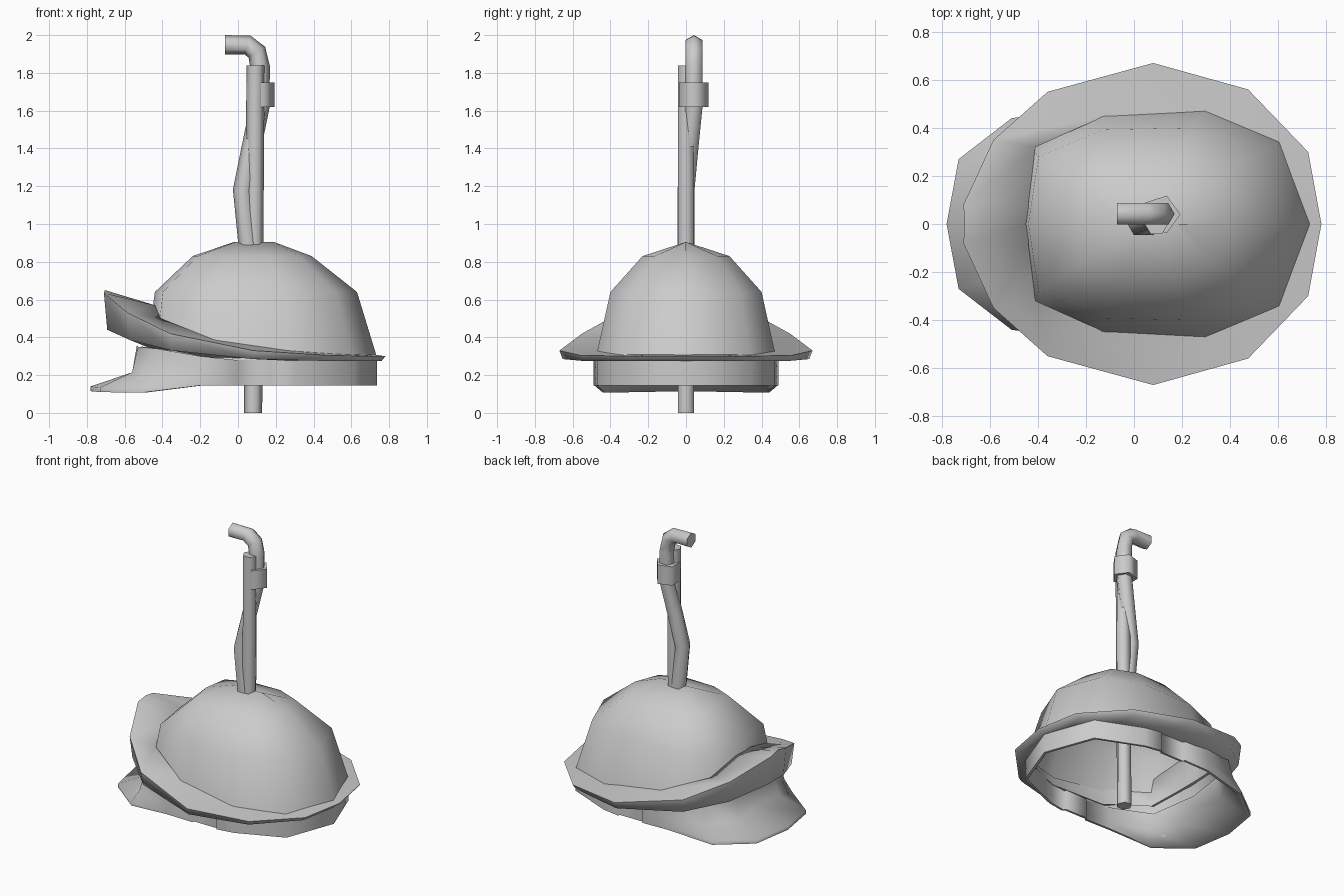
import bpy
import bmesh
import math
from mathutils import Vector

old = bpy.data.objects.get("Cube")
if old:
    bpy.data.objects.remove(old, do_unlink=True)

grey = bpy.data.materials.new("plain grey")
grey.use_nodes = True
grey.diffuse_color = (0.6, 0.6, 0.6, 1)
grey.node_tree.nodes["Principled BSDF"].inputs["Base Color"].default_value = (0.6, 0.6, 0.6, 1)


def loft(name, rings, angle, caps=False, closed=False):
    """Skin a list of equally long rings into one smooth-shaded object."""
    bm = bmesh.new()
    rows = [[bm.verts.new(p) for p in ring] for ring in rings]
    pairs = list(zip(rows, rows[1:]))
    if closed:
        pairs.append((rows[-1], rows[0]))
    for a, b in pairs:
        for i in range(len(a)):
            j = (i + 1) % len(a)
            bm.faces.new((a[i], a[j], b[j], b[i]))
    if caps:
        bm.faces.new(rows[0])
        bm.faces.new(rows[-1])
    bmesh.ops.remove_doubles(bm, verts=bm.verts, dist=0.0005)
    bmesh.ops.recalc_face_normals(bm, faces=bm.faces)
    mesh = bpy.data.meshes.new(name)
    bm.to_mesh(mesh)
    bm.free()
    mesh.materials.append(grey)
    obj = bpy.data.objects.new(name, mesh)
    bpy.context.collection.objects.link(obj)
    bpy.ops.object.select_all(action="DESELECT")
    obj.select_set(True)
    bpy.context.view_layer.objects.active = obj
    bpy.ops.object.shade_smooth_by_angle(angle=math.radians(angle))
    return obj


def mirrored(half):
    """Complete a half outline that starts and ends on y = 0."""
    return half + [(x, -y, z) for x, y, z in reversed(half[1:-1])]


def tube(name, path, radius, sides=6, angle=65):
    """Sweep a polygon along a path that lies close to the xz plane."""
    pts = [Vector(p) for p in path]
    side = Vector((0, 1, 0))
    rings = []
    for i, p in enumerate(pts):
        before = (p - pts[i - 1]).normalized() if i else Vector()
        after = (pts[i + 1] - p).normalized() if i + 1 < len(pts) else Vector()
        normal = side.cross(before + after).normalized()
        steps = [math.tau * k / sides for k in range(sides)]
        rings.append([p + radius * (math.cos(a) * normal + math.sin(a) * side) for a in steps])
    return loft(name, rings, angle, caps=True)


# Dome: one faceted outline, scaled per level and closing in a short ridge
outline = [(1, 0), (0.79, 0.72), (0.29, 1), (-0.42, 0.98), (-0.92, 0.7), (-1, 0)]


def dome_ring(z, centre, half_length, half_width):
    return mirrored([(centre + u * half_length, v * half_width, z) for u, v in outline])


levels = [(0.28, 0.125, 0.615, 0.48), (0.64, 0.095, 0.535, 0.4),
          (0.83, 0.075, 0.315, 0.23), (0.905, 0.085, 0.105, 0)]
loft("helmet_dome", [dome_ring(*level) for level in levels], 70)

# Brim: level at the back, swept up into a pointed peak at the -x end
edge = [(0.78, 0), (0.725, 0.3), (0.475, 0.56), (0.08, 0.67),
        (-0.36, 0.55), (-0.585, 0.35), (-0.71, 0.08), (-0.705, 0)]
root = [(0.71, 0), (0.66, 0.18), (0.48, 0.38), (0.28, 0.45),
        (-0.12, 0.45), (-0.41, 0.32), (-0.44, 0.08), (-0.44, 0)]
edge_top = [0.3, 0.3, 0.305, 0.33, 0.42, 0.53, 0.635, 0.65]
edge_low = [0.275, 0.275, 0.275, 0.285, 0.33, 0.385, 0.44, 0.44]
root_top = [0.31, 0.31, 0.315, 0.33, 0.385, 0.5, 0.57, 0.57]
root_low = [0.275, 0.275, 0.275, 0.275, 0.285, 0.32, 0.34, 0.34]


def brim_ring(xy, heights, scale=1):
    return mirrored([(x * scale, y * scale, z) for (x, y), z in zip(xy, heights)])


loft("brim", [brim_ring(root, root_top), brim_ring(edge, edge_top),
              brim_ring(edge, edge_low, 0.975), brim_ring(root, root_low)], 85, closed=True)

# Thin band with a shallow side recess, flaring into a visor at the -x end
back = [(0.735, 0), (0.61, 0.34), (0.3, 0.47), (0.18, 0.49),
        (0.17, 0.475), (0, 0.475), (-0.01, 0.49)]
visor_edge = [(-0.2, 0.485, 0.145), (-0.51, 0.44, 0.107), (-0.73, 0.27, 0.11), (-0.78, 0, 0.115)]
visor_lip = [(x, y, z + 0.025) for x, y, z in visor_edge]
visor_bend = [(-0.2, 0.485, 0.21), (-0.46, 0.42, 0.22), (-0.56, 0.22, 0.215), (-0.545, 0, 0.22)]
visor_top = [(-0.2, 0.48, 0.3), (-0.43, 0.41, 0.34), (-0.53, 0.2, 0.35), (-0.535, 0, 0.36)]


def band_ring(z, front):
    return mirrored([(x, y, z) for x, y in back] + front)


def shrunk(ring, scale, drop=0):
    middle = 0.13
    return [(middle + (x - middle) * scale, y * scale, z - drop) for x, y, z in ring]


top_ring = band_ring(0.28, visor_top)
bend_ring = band_ring(0.21, visor_bend)
lip_ring = band_ring(0.165, visor_lip)
edge_ring = band_ring(0.145, visor_edge)
loft("band_and_visor", [top_ring, bend_ring, lip_ring, edge_ring, shrunk(edge_ring, 0.97),
                        shrunk(bend_ring, 0.96, 0.02), shrunk(top_ring, 0.96)], 75)

# Pole through the dome
tube("pole", [(0.08, 0, 0), (0.093, 0, 1.84)], 0.048)

# Bent pipe leaning on the pole, with a hooked top end
tube("bent_pipe", [(0.055, 0, 0.88), (0.025, 0, 1.18), (0.07, 0.02, 1.4), (0.115, 0.042, 1.62),
                   (0.117, 0.042, 1.83), (0.1, 0.042, 1.91), (0.05, 0.042, 1.948),
                   (-0.07, 0.042, 1.948)], 0.052)

# Five-sided clamp around the pipe
tube("clamp", [(0.111, 0.04, 1.62), (0.111, 0.04, 1.75)], 0.082, sides=5, angle=75)
